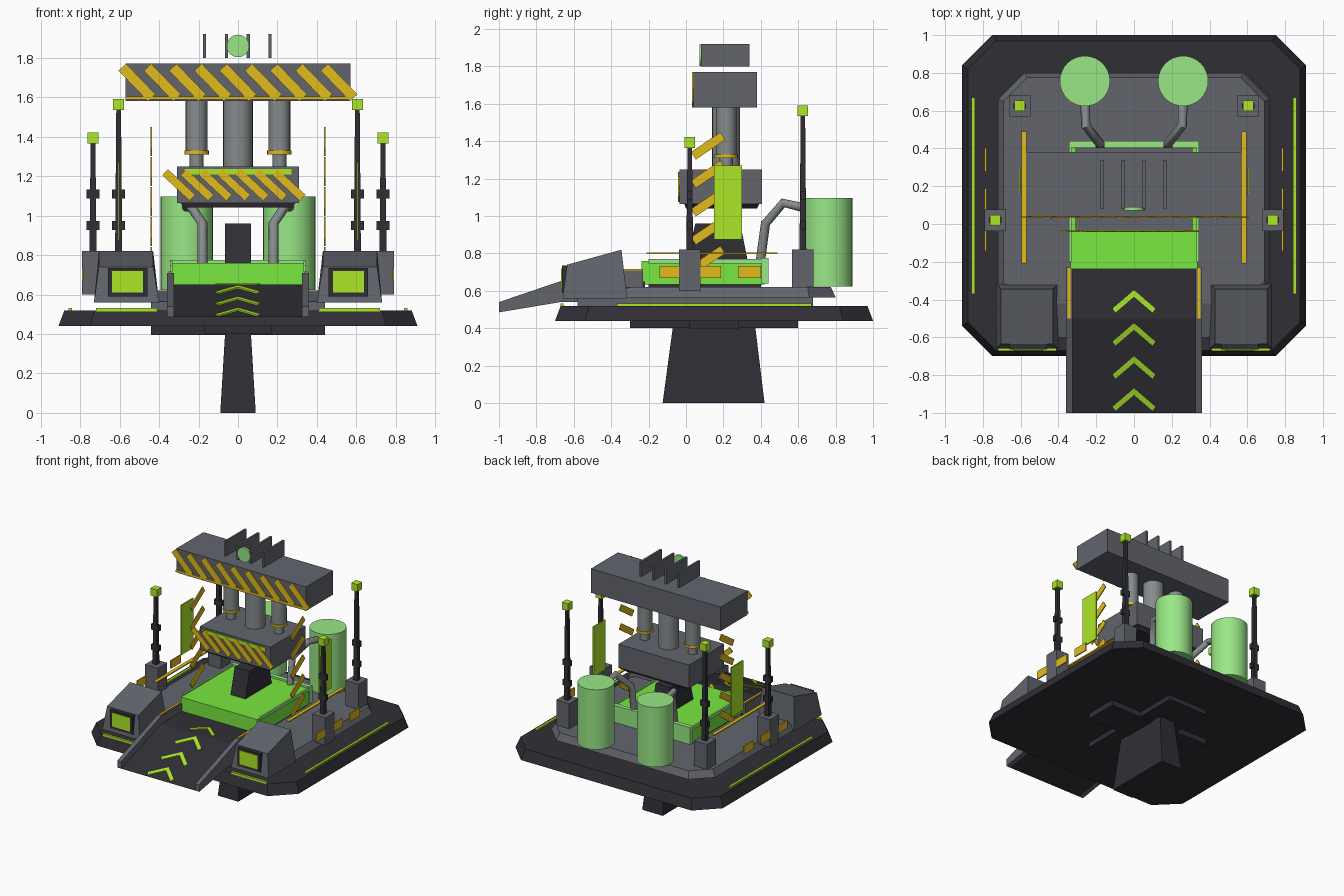
import bpy
import bmesh
from math import radians, pi
from mathutils import Vector, Matrix

cube = bpy.data.objects.get("Cube")
if cube:
    bpy.data.objects.remove(cube, do_unlink=True)


def material(name, r, g, b):
    m = bpy.data.materials.new(name)
    m.use_nodes = True
    m.diffuse_color = (r, g, b, 1)
    m.node_tree.nodes["Principled BSDF"].inputs["Base Color"].default_value = (r, g, b, 1)
    return m


DARK = material("dark hull", .030, .028, .036)
GREY = material("panel grey", .122, .13, .152)
STEEL = material("steel", .24, .26, .26)
LIME = material("lime light", .42, .80, .02)
YELLOW = material("hazard yellow", .76, .50, .012)
GREEN = material("pad green", .19, .80, .05)
MINT = material("tank green", .32, .80, .24)


def finish(name, bm, mat, smooth=False):
    bmesh.ops.recalc_face_normals(bm, faces=bm.faces)
    me = bpy.data.meshes.new(name)
    bm.to_mesh(me)
    bm.free()
    me.materials.append(mat)
    ob = bpy.data.objects.new(name, me)
    bpy.context.collection.objects.link(ob)
    if smooth:
        bpy.ops.object.select_all(action='DESELECT')
        ob.select_set(True)
        bpy.context.view_layer.objects.active = ob
        bpy.ops.object.shade_smooth_by_angle(angle=radians(40))
    return ob


def loft(name, lower, upper, mat):
    """Solid between two matching rings of points."""
    bm = bmesh.new()
    a = [bm.verts.new(p) for p in lower]
    b = [bm.verts.new(p) for p in upper]
    n = len(a)
    bm.faces.new(a)
    bm.faces.new(b)
    for i in range(n):
        j = (i + 1) % n
        bm.faces.new((a[i], a[j], b[j], b[i]))
    return finish(name, bm, mat)


def rect(x0, x1, y0, y1, z, z_back=None):
    zb = z if z_back is None else z_back
    return [(x0, y0, z), (x1, y0, z), (x1, y1, zb), (x0, y1, zb)]


def octagon(w, y0, y1, c, z):
    half = [(w - c, y0), (w, y0 + c), (w, y1 - c), (w - c, y1)]
    return [(x, y, z) for x, y in half] + [(-x, y, z) for x, y in reversed(half)]


def box(name, x0, x1, y0, y1, z0, z1, mat):
    return loft(name, rect(x0, x1, y0, y1, z0), rect(x0, x1, y0, y1, z1), mat)


def side_prism(name, profile, x0, x1, mat):
    return loft(name, [(x0, y, z) for y, z in profile], [(x1, y, z) for y, z in profile], mat)


def tilted(name, centre, size, angle, axis, mat):
    bm = bmesh.new()
    bmesh.ops.create_cube(bm, size=1, matrix=Matrix.Translation(centre)
                          @ Matrix.Rotation(radians(angle), 4, axis) @ Matrix.Diagonal((*size, 1)))
    return finish(name, bm, mat)


def cylinder(name, centre, r, depth, mat, turn=0, sides=24):
    bm = bmesh.new()
    bmesh.ops.create_cone(bm, cap_ends=True, segments=sides, radius1=r, radius2=r, depth=depth,
                          matrix=Matrix.Translation(centre) @ Matrix.Rotation(turn, 4, 'X'))
    return finish(name, bm, mat, True)


def tube(name, path, r, mat, sides=12):
    """Round pipe that follows a path, mitred at each bend."""
    pts = [Vector(p) for p in path]
    bm = bmesh.new()
    rings = []
    for i, p in enumerate(pts):
        d = (pts[min(i + 1, len(pts) - 1)] - pts[max(i - 1, 0)]).normalized()
        u = d.cross(Vector((1, 0, 0))).normalized()
        rings.append([bm.verts.new(p + r * (Matrix.Rotation(2 * pi * k / sides, 3, d) @ u))
                      for k in range(sides)])
    for a, b in zip(rings, rings[1:]):
        for k in range(sides):
            j = (k + 1) % sides
            bm.faces.new((a[k], a[j], b[j], b[k]))
    bm.faces.new(rings[0])
    bm.faces.new(rings[-1])
    return finish(name, bm, mat, True)


# Hull, keel and deck
loft("keel", rect(-.09, .09, -.125, .42, 0), rect(-.065, .065, -.07, .37, .41), DARK)
box("under_plate", -.44, .44, .02, .28, .395, .45, DARK)
box("under_spine", -.17, .17, -.3, .6, .402, .45, DARK)
loft("hull", octagon(.91, -.7, 1, .16, .44), octagon(.88, -.67, .97, .15, .52), DARK)
box("deck_support", -.44, .44, -.58, .68, .515, .57, GREY)
loft("deck", octagon(.72, -.6, .8, .14, .565), octagon(.69, -.42, .775, .125, .62), GREY)

# Ramp with side rails and chevrons
side_prism("ramp", [(-1, .485), (-.5, .65), (-.22, .65), (-.22, .54), (-.67, .54)], -.335, .335, DARK)
for s, side in ((1, "left"), (-1, "right")):
    rail = [(-1, .485), (-1, .54), (-.5, .71), (-.23, .71), (-.23, .54), (-.67, .54)]
    side_prism(f"{side}_ramp_rail", rail, s * .325, s * .36, GREY)
    box(f"{side}_rail_stripe", s * .335, s * .352, -.5, -.23, .708, .717, YELLOW)


def ramp_z(y):
    return .65 + min(0, (y + .5) * .33)


for i, apex in enumerate((-.35, -.525, -.7, -.87)):
    for s in (1, -1):
        flat = [(0, apex), (s * .113, apex - .097), (s * .098, apex - .119), (0, apex - .035)]
        loft(f"chevron_{i + 1}", [(x, y, ramp_z(y) - .001) for x, y in flat],
             [(x, y, ramp_z(y) + .007) for x, y in flat], LIME)

# Scanning pad and the block standing on it
box("pad_base", -.32, .32, -.2, .40, .61, .64, DARK)
box("pad", -.335, .335, -.238, .42, .635, .76, GREEN)
box("pad_back_trim", -.345, .345, .405, .44, .64, .775, MINT)
for s in (1, -1):
    box("pad_side_trim", s * .332, s * .345, -.2, .43, .745, .77, MINT)
loft("anvil", rect(-.065, .065, .0, .33, .76), rect(-.065, .065, .05, .29, .96), DARK)

# Press head
loft("press_foot", rect(-.27, .27, 0, .38, 1.04), rect(-.3, .3, -.01, .395, 1.07), DARK)
box("press_block", -.31, .31, -.035, .405, 1.065, 1.25, GREY)
box("press_light", -.27, .27, -.041, -.034, 1.208, 1.236, LIME)
for i in range(7):
    tilted("press_stripe", (-.3 + i * .093, -.039, 1.155), (.19, .009, .042), 43, 'Y', YELLOW)

# Upper beam with stripes, fins and beacon
box("beam", -.57, .57, .04, .38, 1.58, 1.77, GREY)
box("beam_edge", -.57, .57, .032, .041, 1.588, 1.604, YELLOW)
for i in range(9):
    tilted("beam_stripe", (-.512 + i * .128, .036, 1.675), (.215, .009, .052), 46, 'Y', YELLOW)
for i in range(4):
    x = -.17 + i * .111
    box("cooling_fin", x - .008, x + .008, .08, .34, 1.80, 1.92, GREY)
cylinder("beacon", (0, .08, 1.86), .057, .018, MINT, pi / 2)

# Piston columns
cylinder("main_piston", (0, .215, 1.415), .075, .35, STEEL)
for s, side in ((1, "left"), (-1, "right")):
    cylinder(f"{side}_piston", (s * .21, .215, 1.45), .055, .27, STEEL)
    cylinder(f"{side}_piston_rod", (s * .21, .215, 1.285), .035, .1, STEEL)
    cylinder(f"{side}_piston_ring", (s * .21, .215, 1.32), .062, .018, YELLOW)

for s, side in ((1, "left"), (-1, "right")):
    # Front pods with lamps
    loft(f"{side}_pod", rect(s * .40, s * .73, -.66, -.315, .56),
         rect(s * .43, s * .705, -.635, -.345, .74, .82), GREY)
    box(f"{side}_lamp_frame", s * .46, s * .66, -.664, -.63, .59, .735, DARK)
    box(f"{side}_lamp", s * .482, s * .638, -.669, -.663, .61, .72, LIME)

    # Hull light strips and deck markings
    box(f"{side}_hull_light", s * .841, s * .859, -.37, .67, .515, .532, LIME)
    box(f"{side}_front_light", s * .41, s * .72, -.672, -.654, .515, .532, LIME)
    box(f"{side}_guide_rail", s * .568, s * .595, -.21, .49, .797, .806, YELLOW)
    for y in (-.08, .125, .34):
        box(f"{side}_deck_plate", s * .782, s * .791, y - .062, y + .062, .668, .732, YELLOW)

    # Floating warning stripes and display panel
    for i in range(5):
        tilted(f"{side}_warning_stripe", (s * .44, .118, 1.375 - i * .152),
               (.008, .19, .048), 34, 'X', YELLOW)
    box(f"{side}_display", s * .6, s * .609, .15, .30, .875, 1.27, LIME)

    # Tanks and feed pipes
    cylinder(f"{side}_tank", (s * .26, .757, .86), .133, .475, MINT, sides=32)
    tube(f"{side}_pipe", [(s * .26, .65, 1.04), (s * .255, .52, 1.07),
                          (s * .18, .425, .96), (s * .18, .395, .74)], .025, STEEL)

    # Light posts
    for end, px, py, top in (("front", .735, .02, 1.37), ("rear", .605, .625, 1.54)):
        x = s * px
        box(f"{side}_{end}_post_foot", x - .057, x + .057, py - .057, py + .057, .6, .82, GREY)
        loft(f"{side}_{end}_post", rect(x - .018, x + .018, py - .018, py + .018, .82),
             rect(x - .012, x + .012, py - .012, py + .012, top), DARK)
        for z in (.95, 1.11):
            box(f"{side}_{end}_post_clamp", x - .033, x + .033, py - .014, py + .014,
                z - .022, z + .022, DARK)
        box(f"{side}_{end}_post_lamp", x - .028, x + .028, py - .028, py + .028,
            top - .005, top + .052, LIME)
